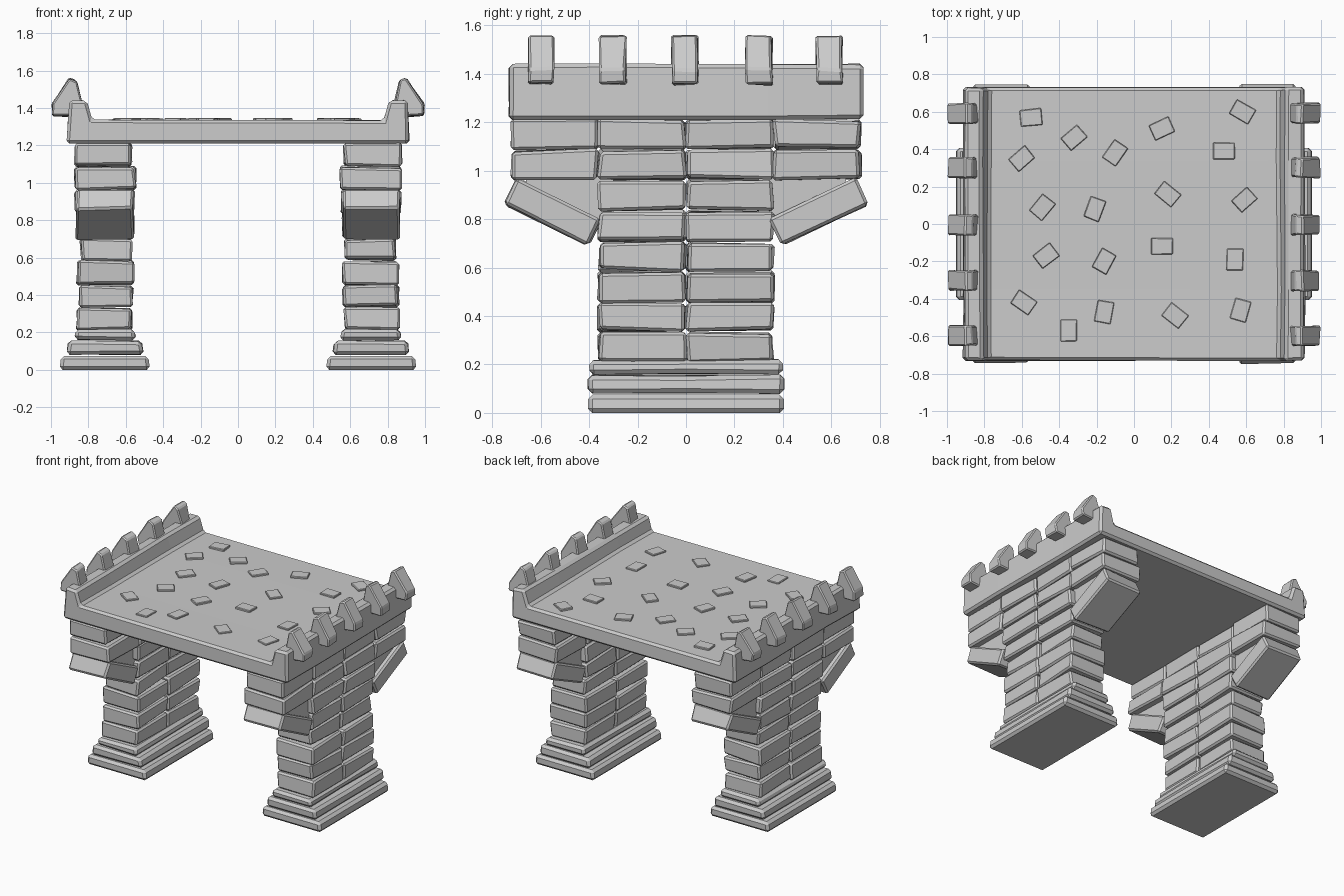
import bpy, bmesh, random
from math import radians
from mathutils import Matrix, Vector

if "Cube" in bpy.data.objects:
    bpy.data.objects.remove(bpy.data.objects["Cube"])

random.seed(4)


def finish(bm, name, jitter=0.0, bevel=0.0, matrix=None):
    """Chip the corners a little, bevel sharp edges and make an object."""
    for v in bm.verts:
        v.co += Vector([random.uniform(-jitter, jitter) for _ in range(3)])
    bmesh.ops.recalc_face_normals(bm, faces=bm.faces)
    if bevel:
        sharp = [e for e in bm.edges if e.calc_face_angle(0) > radians(25)]
        bmesh.ops.bevel(bm, geom=sharp, offset=bevel, segments=1,
                        affect='EDGES', clamp_overlap=True)
    if matrix:
        bm.transform(matrix)
    bmesh.ops.recalc_face_normals(bm, faces=bm.faces)
    mesh = bpy.data.meshes.new(name)
    bm.to_mesh(mesh)
    bm.free()
    obj = bpy.data.objects.new(name, mesh)
    bpy.context.collection.objects.link(obj)
    return obj


def block(name, lo, hi, jitter=0.007, bevel=0.012, matrix=None):
    """Rough stone between two corners."""
    lo, hi = Vector(lo), Vector(hi)
    bm = bmesh.new()
    bmesh.ops.create_cube(bm, size=1)
    for v in bm.verts:
        v.co = (lo + hi) / 2 + v.co * (hi - lo)
    return finish(bm, name, jitter, bevel, matrix)


def prism(name, profile, stations, side=1, jitter=0.0, bevel=0.0):
    """Extrude an x-z profile through several y stations."""
    bm = bmesh.new()
    rings = [[bm.verts.new((x * side, y, z)) for x, z in profile] for y in stations]
    n = len(profile)
    for a, b in zip(rings, rings[1:]):
        for i in range(n):
            bm.faces.new((a[i], a[(i + 1) % n], b[(i + 1) % n], b[i]))
    bm.faces.new(rings[0])
    bm.faces.new(rings[-1])
    return finish(bm, name, jitter, bevel)


# bridge deck with raised parapets on both sides
half = [(0.78, 1.335), (0.81, 1.44), (0.905, 1.44), (0.915, 1.212)]
prism("deck", half + [(-x, z) for x, z in reversed(half)],
      [-0.73, -0.35, 0.34, 0.73], jitter=0.004, bevel=0.016)

# paving stones barely rising from the deck: x, y, turn
stones = [(-.55, .57, 5), (-.60, .35, 40), (-.32, .46, 40), (-.10, .38, 55),
          (.15, .51, 25), (.58, .60, -30), (.48, .39, 0), (-.49, .09, 50),
          (-.21, .08, 70), (.18, .16, -40), (.59, .13, 42), (-.47, -.17, 38),
          (-.16, -.20, 60), (.15, -.12, 0), (.54, -.19, 88), (-.59, -.42, -35),
          (-.35, -.57, 90), (-.16, -.47, 80), (.22, -.49, -38), (.57, -.46, 75)]
for x, y, turn in stones:
    m = Matrix.Translation((x, y, 0)) @ Matrix.Rotation(radians(turn), 4, 'Z')
    block("paving_stone", (-.058, -.044, 1.30), (.058, .044, 1.346), 0.002, 0.004, m)

# pier foundation slabs: x inner, x outer, half depth, z low, z high
slabs = [(.47, .955, .405, 0, .075), (.505, .915, .405, .08, .155),
         (.545, .875, .40, .16, .22)]
# brick courses: x inner, x outer, z low, z high, bricks from the middle outwards
courses = [(.57, .86, .215, .33, 1), (.56, .855, .34, .45, 1), (.56, .86, .46, .58, 1),
           (.57, .84, .588, .70, 1), (.56, .855, .71, .83, 1), (.555, .87, .84, .96, 1),
           (.55, .87, .965, 1.085, 2), (.57, .87, 1.092, 1.21, 2)]
cap = [(.835, 1.42), (.865, 1.545), (.90, 1.56), (.995, 1.42), (.99, 1.36), (.90, 1.355)]

for s in (-1, 1):
    # stepped foundation
    for i, (x0, x1, d, z0, z1) in enumerate(slabs):
        prism("foundation_slab", [(x0, z0), (x1, z0), (x1 - .01, z1), (x0 + .01, z1)],
              [-d, 0, d], s, 0.004 if i else 0.0, 0.018)

    # pier bricks
    for x0, x1, z0, z1, count in courses:
        for e in (-1, 1):
            for k in range(count):
                a, b = e * (k * .36 + .003), e * ((k + 1) * .36)
                xs, ys = sorted((s * x0, s * x1)), sorted((a, b))
                block("pier_brick", (xs[0], ys[0], z0), (xs[1], ys[1], z1), 0.009)

    xs = sorted((s * .56, s * .865))
    for e in (-1, 1):
        # slanted bracket under the overhanging courses
        m = (Matrix.Translation((0, e * .55, .83))
             @ Matrix.Rotation(radians(26 * e), 4, 'X'))
        block("slanted_bracket", (xs[0], -.195, -.06), (xs[1], .195, .06),
              0.007, 0.012, m)
        # recessed filler stone behind the bracket
        bm = bmesh.new()
        ends = [[bm.verts.new((s * x, e * y, z)) for y, z in
                 ((.3, .80), (.40, .80), (.66, .93), (.66, .98), (.3, .98))]
                for x in (.60, .825)]
        bm.faces.new(ends[0])
        bm.faces.new(ends[1])
        for i in range(5):
            j = (i + 1) % 5
            bm.faces.new((ends[0][i], ends[0][j], ends[1][j], ends[1][i]))
        finish(bm, "filler_stone")

    # hooked battlement stones on the parapet
    for y in (-.597, -.302, -.005, .302, .592):
        prism("battlement", cap, [y - .054, y + .054], s, 0.006, 0.008)
